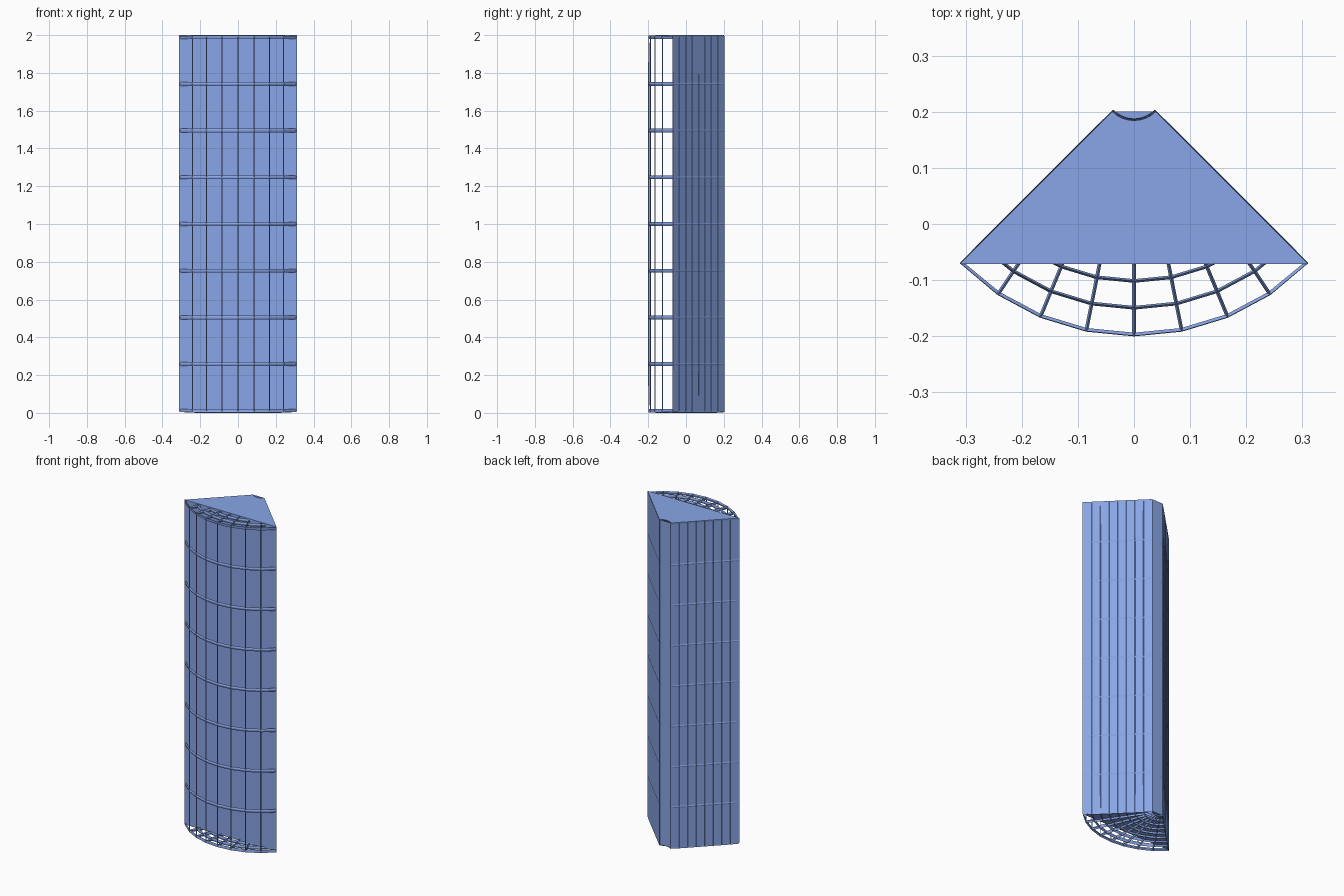
import bpy, bmesh
from math import sin, cos, pi

if "Cube" in bpy.data.objects:
    bpy.data.objects.remove(bpy.data.objects["Cube"])

N = 8                   # cells in every direction
ZS = 3.2                # vertical stretch of the wires
WIRE = 0.0065
Z0 = WIRE / 2 * ZS
Z1 = 2.0 - Z0

blue = bpy.data.materials.new("blue")
blue.diffuse_color = (0.25, 0.38, 0.8, 1.0)
blue.use_nodes = True
blue.node_tree.nodes["Principled BSDF"].inputs["Base Color"].default_value = blue.diffuse_color


def polar(r, a, z, cy):
    return (r * sin(a), cy - r * cos(a), z)


def add_object(name, bm):
    bmesh.ops.recalc_face_normals(bm, faces=bm.faces)
    me = bpy.data.meshes.new(name)
    bm.to_mesh(me)
    bm.free()
    me.materials.append(blue)
    ob = bpy.data.objects.new(name, me)
    bpy.context.collection.objects.link(ob)
    return ob


# wire cage: a gridded box bent into a quarter ring sector, turned into wires
cy, r_in, r_out = 0.2375, 0.0525, 0.4345
bm = bmesh.new()
bmesh.ops.create_cube(bm, size=1.0)
bmesh.ops.subdivide_edges(bm, edges=bm.edges[:], cuts=N - 1, use_grid_fill=True)
for v in bm.verts:
    r = r_in + (0.5 - v.co.y) * (r_out - r_in)
    a = v.co.x * pi / 2
    z = Z0 + (v.co.z + 0.5) * (Z1 - Z0)
    v.co = polar(r, a, z / ZS, cy)
cage = add_object("wire_cage", bm)
cage.scale.z = ZS
mod = cage.modifiers.new("wires", 'WIREFRAME')
mod.thickness = WIRE
mod.offset = 0
mod.use_even_offset = True

# solid core: four walls and a floor, almost flush with the side wires
cy, r_in, r_out = 0.2395, 0.055, 0.44
h = pi / 4
bm = bmesh.new()
corners = [(r_in, -h), (r_out, -h), (r_out, h), (r_in, h)]
low = [bm.verts.new(polar(r, a, Z0, cy)) for r, a in corners]
high = [bm.verts.new(polar(r, a, 2.0, cy)) for r, a in corners]
bm.faces.new(low)
for i in range(4):
    j = (i + 1) % 4
    bm.faces.new((low[i], low[j], high[j], high[i]))

# top plate with the small curved notch at the back
arc = [bm.verts.new(polar(r_in, h - 2 * h * i / N, 2.0, cy)) for i in range(1, N)]
bm.faces.new(high + arc)
add_object("core_panels", bm)
